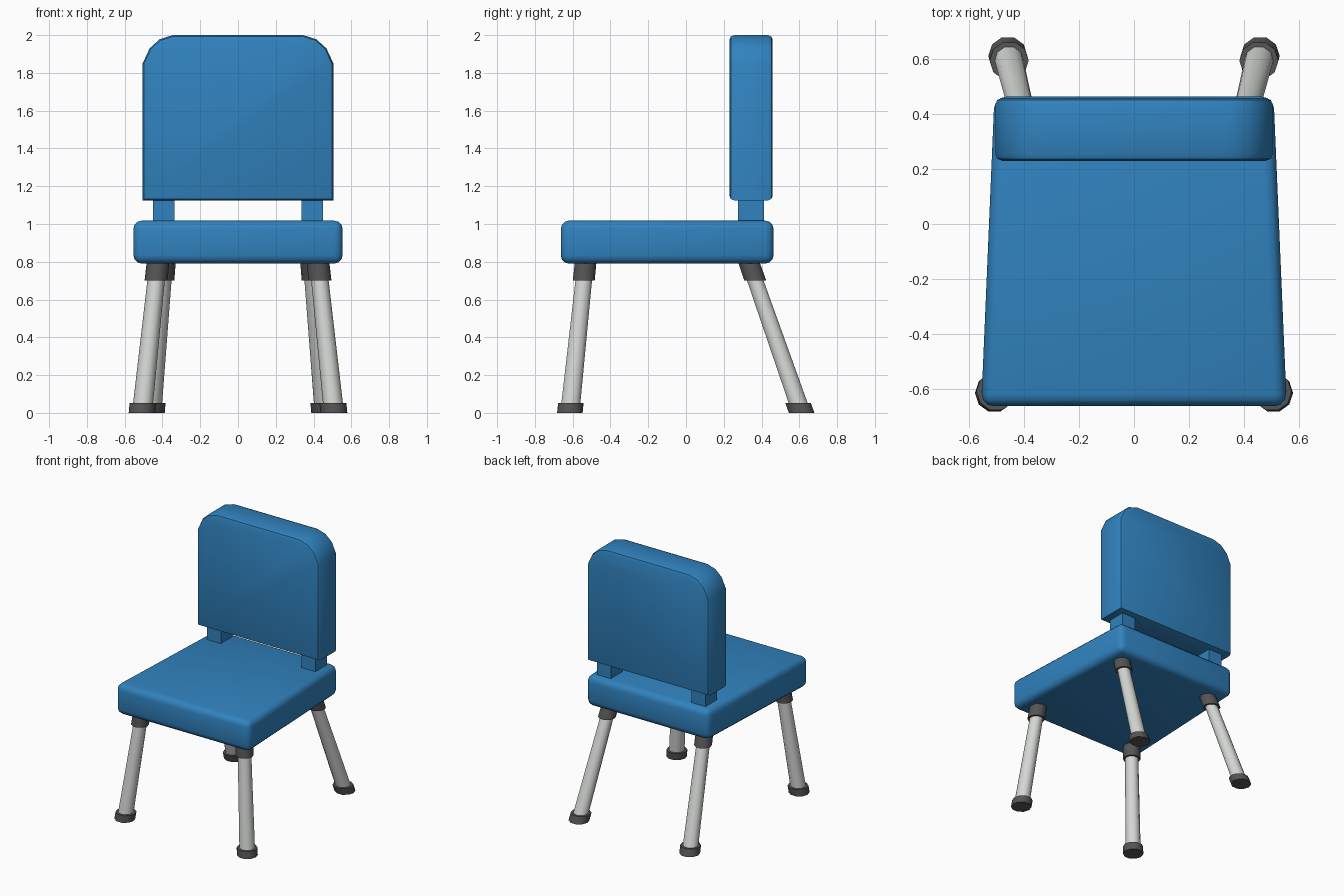
import bpy, bmesh, math
from mathutils import Vector

if "Cube" in bpy.data.objects:
    bpy.data.objects.remove(bpy.data.objects["Cube"])


def material(name, r, g, b):
    m = bpy.data.materials.new(name)
    m.diffuse_color = (r, g, b, 1)
    m.use_nodes = True
    m.node_tree.nodes["Principled BSDF"].inputs["Base Color"].default_value = m.diffuse_color
    return m


BLUE = material("blue padding", 0.030, 0.225, 0.52)
METAL = material("light metal", 0.66, 0.68, 0.66)
RUBBER = material("dark rubber", 0.09, 0.09, 0.09)


def finish(bm, name, mat, angle=40):
    bmesh.ops.recalc_face_normals(bm, faces=bm.faces)
    me = bpy.data.meshes.new(name)
    bm.to_mesh(me)
    bm.free()
    ob = bpy.data.objects.new(name, me)
    bpy.context.collection.objects.link(ob)
    me.materials.append(mat)
    bpy.ops.object.select_all(action='DESELECT')
    ob.select_set(True)
    bpy.context.view_layer.objects.active = ob
    bpy.ops.object.shade_smooth_by_angle(angle=math.radians(angle))
    return ob


def prism(points, offset):
    """Extrude a closed outline by an offset vector."""
    bm = bmesh.new()
    face = bm.faces.new([bm.verts.new(p) for p in points])
    new = bmesh.ops.extrude_face_region(bm, geom=[face])["geom"]
    bmesh.ops.translate(bm, vec=offset,
                        verts=[v for v in new if isinstance(v, bmesh.types.BMVert)])
    bmesh.ops.recalc_face_normals(bm, faces=bm.faces)
    return bm


def bevel(bm, edges, width, segments=3):
    bmesh.ops.bevel(bm, geom=edges, offset=width, segments=segments,
                    profile=0.5, affect='EDGES', clamp_overlap=True)


def slanted_tube(name, mat, low, high, r_low, r_high, sides=10):
    """Tube with horizontal ends, leaning from low to high."""
    bm = bmesh.new()
    rings = []
    for centre, r in ((low, r_low), (high, r_high)):
        rings.append([bm.verts.new(centre + Vector((r * math.cos(a), r * math.sin(a), 0)))
                      for a in (2 * math.pi * i / sides for i in range(sides))])
    for i in range(sides):
        j = (i + 1) % sides
        bm.faces.new((rings[0][i], rings[0][j], rings[1][j], rings[1][i]))
    bm.faces.new(rings[0])
    bm.faces.new(rings[1])
    finish(bm, name, mat)


# Seat: tapered cushion, wider at the front
bm = prism([(-0.556, -0.663, 0.79), (0.556, -0.663, 0.79),
            (0.508, 0.464, 0.79), (-0.508, 0.464, 0.79)], (0, 0, 0.228))
bevel(bm, bm.edges[:], 0.045)
finish(bm, "seat", BLUE)

# Backrest: outline with rounded top corners, softened front and back rims
half = [(0.505, 1.125), (0.505, 1.85), (0.468, 1.93), (0.415, 1.978), (0.345, 2.0)]
outline = half + [(-x, z) for x, z in reversed(half)]
bm = prism([(x, 0.23, z) for x, z in outline], (0, 0.229, 0))
rims = [e for e in bm.edges if abs(e.verts[0].co.y - e.verts[1].co.y) < 1e-4]
bevel(bm, rims, 0.025, 2)
finish(bm, "backrest", BLUE)

# Legs: (label, foot centre, lean per unit of height)
legs = (("front", Vector((0.508, -0.615, 0)), Vector((-0.106, 0.105, 1))),
        ("back", Vector((0.459, 0.612, 0)), Vector((-0.087, -0.350, 1))))

for side, s in (("left", -1), ("right", 1)):
    # Support block joining seat and backrest
    bm = prism([(s * 0.335, 0.275, 1.0), (s * 0.45, 0.275, 1.0),
                (s * 0.45, 0.412, 1.0), (s * 0.335, 0.412, 1.0)], (0, 0, 0.14))
    finish(bm, f"{side}_support", BLUE)

    for label, foot, lean in legs:
        def at(z):
            p = foot + lean * z
            return Vector((s * p.x, p.y, p.z))
        slanted_tube(f"{label}_{side}_foot", RUBBER, at(0), at(0.052), 0.071, 0.071)
        slanted_tube(f"{label}_{side}_leg", METAL, at(0.04), at(0.72), 0.053, 0.046)
        slanted_tube(f"{label}_{side}_collar", RUBBER, at(0.70), at(0.80), 0.061, 0.060)
